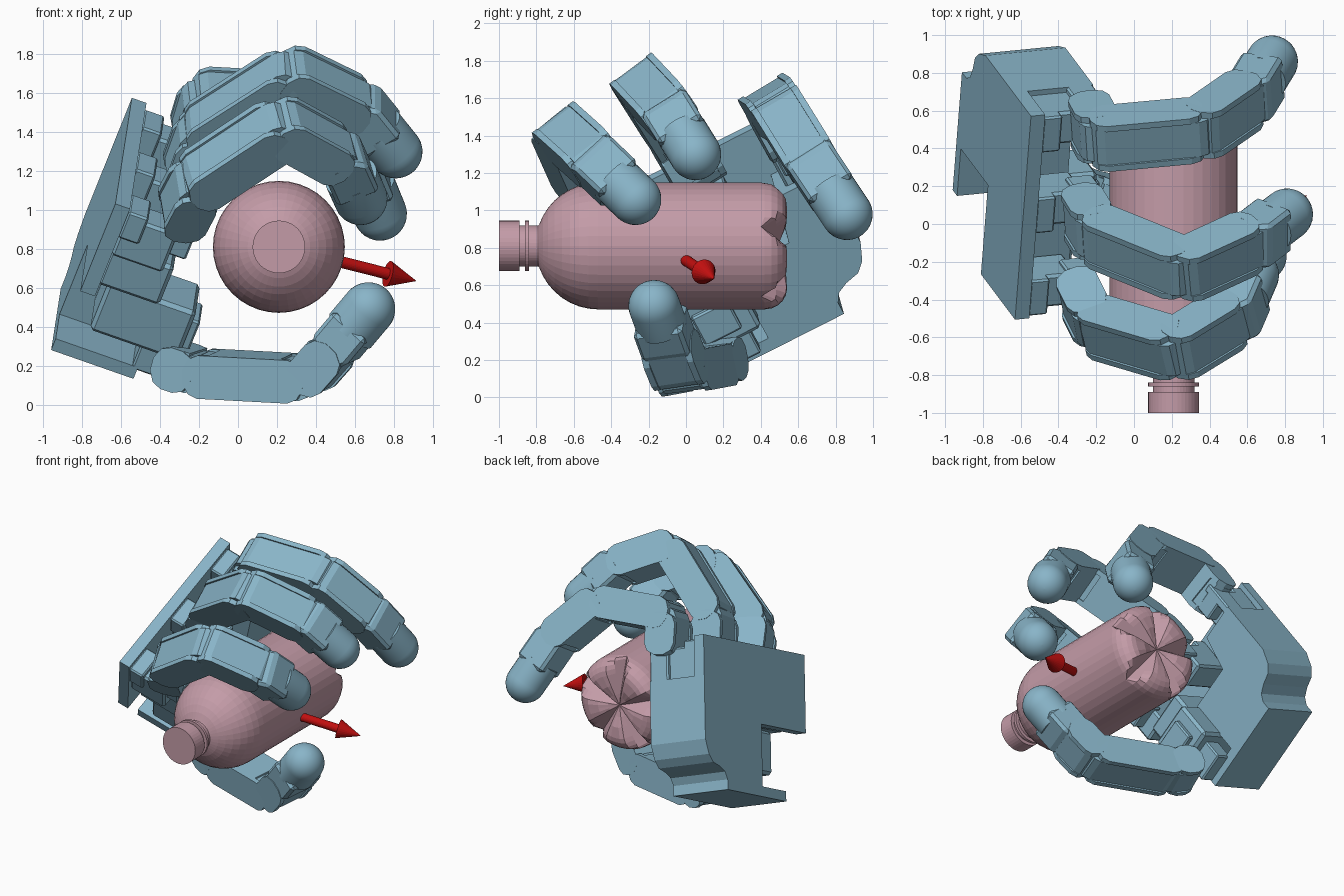
import bpy, bmesh
from math import sin, cos, pi
from mathutils import Vector as V

if "Cube" in bpy.data.objects:
    bpy.data.objects.remove(bpy.data.objects["Cube"])


def material(name, rgb):
    m = bpy.data.materials.new(name)
    m.diffuse_color = (*rgb, 1)
    m.use_nodes = True
    m.node_tree.nodes["Principled BSDF"].inputs["Base Color"].default_value = m.diffuse_color
    return m


BLUE = material("blue", (0.25, 0.46, 0.58))
PINK = material("pink", (0.55, 0.33, 0.39))
RED = material("red", (0.55, 0.005, 0.005))


def finish(name, bm, mat):
    bmesh.ops.recalc_face_normals(bm, faces=bm.faces)
    me = bpy.data.meshes.new(name)
    bm.to_mesh(me)
    bm.free()
    me.materials.append(mat)
    ob = bpy.data.objects.new(name, me)
    bpy.context.collection.objects.link(ob)
    return ob


def smooth(ob):
    bpy.ops.object.select_all(action='DESELECT')
    ob.select_set(True)
    bpy.context.view_layer.objects.active = ob
    bpy.ops.object.shade_smooth_by_angle()


def prism(name, pts, o, ex, ey, ez, d0, d1, bevel=0.0):
    """Outline in the ex/ey plane, extruded along ez from d0 to d1."""
    bm = bmesh.new()
    rings = [[bm.verts.new(o + ex * x + ey * y + ez * d) for x, y in pts] for d in (d0, d1)]
    for r in rings:
        bm.faces.new(r)
    n = len(pts)
    for i in range(n):
        j = (i + 1) % n
        bm.faces.new((rings[0][i], rings[0][j], rings[1][j], rings[1][i]))
    ob = finish(name, bm, BLUE)
    if bevel:
        b = ob.modifiers.new("edge", 'BEVEL')
        b.width, b.segments, b.limit_method = bevel, 1, 'ANGLE'
    return ob


def lathe(name, prof, o, axis, side, mat, n=36, warp=None):
    """Revolve (radius, distance) pairs around an axis."""
    axis = axis.normalized()
    side = (side - axis * side.dot(axis)).normalized()
    up = axis.cross(side)
    bm = bmesh.new()
    rings = []
    for r, d in prof:
        ring = []
        for i in range(n):
            t = 2 * pi * i / n
            dd = warp(r, d, t) if warp else d
            ring.append(bm.verts.new(o + axis * dd + (side * cos(t) + up * sin(t)) * r))
        rings.append(ring)
    for a, b in zip(rings, rings[1:]):
        for i in range(n):
            bm.faces.new((a[i], a[(i + 1) % n], b[(i + 1) % n], b[i]))
    bm.faces.new(rings[0])
    bm.faces.new(rings[-1])
    return finish(name, bm, mat)


# ---- bottle with a lobed base ----
C = V((0.21, 0, 0.81))
R = 0.339


def lobes(r, d, t):
    if d < 0.38:
        return d
    k = (t / (2 * pi) * 5) % 1
    v = min(k, 1 - k)                       # 0 on a groove line
    return min(d, 0.40 + 0.10 * (1 - r / R) + 0.62 * v * r / R)


prof = [(0.001, -1), (0.135, -1), (0.135, -0.89), (0.11, -0.89), (0.11, -0.86), (0.135, -0.86),
        (0.135, -0.84), (0.11, -0.84), (0.11, -0.79)]
prof += [(R * sin(t), -0.47 - 0.335 * cos(t)) for t in [0.34 + (pi / 2 - 0.34) * i / 8 for i in range(9)]]
prof += [(R, 0.0), (R, 0.37)]
prof += [(R - 0.11 * (1 - cos(t)), 0.42 + 0.12 * sin(t)) for t in [pi / 2 * i / 5 for i in range(6)]]
prof += [(0.15, 0.535), (0.08, 0.51), (0.002, 0.49)]
lathe("bottle", prof, C, V((0, 1, 0)), V((0, 0, 1)), PINK, 40, lobes)

# ---- arrow ----
tail, tip = V((0.40, -0.05, 0.765)), V((0.915, 0.15, 0.635))
L = (tip - tail).length
lathe("arrow", [(0.001, 0), (0.03, 0), (0.03, L - 0.16), (0.068, L - 0.16), (0.001, L)],
      tail, tip - tail, V((0, 0, 1)), RED, 24)

# ---- palm, in its own tilted frame (W width, U finger direction, N palm normal) ----
W = V((0.07, 0.89, 0.45)).normalized()
N = V((0.94, 0.09, -0.33))
N = (N - W * N.dot(W)).normalized()
U = N.cross(W)
P = V((-0.96, 0.18, 0.28))


def block(name, a0, a1, b0, b1, c0, c1, bevel=0.01):
    prism(name, [(a0, b0), (a1, b0), (a1, b1), (a0, b1)], P, W, U, N, c0, c1, bevel)


curve = [(0.70, 0), (0.70, 0.07), (0.73, 0.12), (0.79, 0.15), (0.87, 0.17), (0.92, 0.22), (0.96, 0.32)]
notch = [(0.28, 0.5), (0.28, 0.07), (0, 0.07)]
prism("palm_plate", [(0, 0)] + curve + [(0.96, 1.04), (-0.25, 1.04), (-0.25, 0.5)] + notch,
      P, W, U, N, 0, 0.08)
prism("palm_body", [(0, 0)] + curve + [(0.96, 0.76), (0.68, 0.76), (0.62, 0.5)] + notch,
      P, W, U, N, 0.08, 0.45)
block("palm_side_rail", 0.90, 0.96, 0.75, 1.0, 0.30, 0.45)
block("thumb_motor", -0.05, 0.29, 0.20, 0.50, 0.14, 0.62, 0.02)
block("thumb_motor_cap", -0.02, 0.20, 0.26, 0.44, 0.60, 0.66)
block("thumb_mount", 0.0, 0.22, 0.05, 0.22, 0.42, 0.55)
block("wrist_motor", -0.12, 0.20, 0.50, 0.74, 0.08, 0.42, 0.02)
for i, a in enumerate((-0.11, 0.38, 0.86)):
    block(f"finger_motor_{i}", a - 0.12, a + 0.07, 0.74, 0.98, 0.08, 0.36, 0.015)
    block(f"motor_horn_{i}", a - 0.09, a + 0.09, 0.84, 0.97, 0.30, 0.45)
    block(f"motor_foot_{i}", a - 0.14, a + 0.07, 0.86, 1.02, 0.08, 0.19)


# ---- fingers ----
def capsule(l0, l1, h, n=5):
    """Side outline of a link: straight body with faceted round ends."""
    right = [(l1 + h * 0.75 * cos(t), h * sin(t)) for t in [-pi / 2 + pi * i / n for i in range(n + 1)]]
    left = [(l0 + h * 0.75 * cos(t), h * sin(t)) for t in [pi / 2 + pi * i / n for i in range(n + 1)]]
    return right + left


def frame(p, q, side):
    ex = (q - p).normalized()
    ez = (side - ex * side.dot(ex)).normalized()
    return (q - p).length, ex, ez.cross(ex), ez


def link(name, p, q, side, w, h):
    ln, ex, ey, ez = frame(p, q, side)
    s = w / 2
    prism(name + "_core", capsule(0.02, ln - 0.02, h * 0.9), p, ex, ey, ez, -s + 0.035, s - 0.035)
    # outer cheeks at the hinge and the boxed shell in the middle
    for k in (-1, 1):
        prism(f"{name}_cheek_{k}", capsule(0.03, ln - 0.07, h), p, ex, ey, ez, k * s, k * (s - 0.035))
    a, b = 0.14 * ln, 0.80 * ln
    prism(name + "_shell", [(a, -h * .8), (b, -h * .8), (b, h), (a, h)],
          p, ex, ey, ez, -s + 0.01, s - 0.01)


def fingertip(name, p, q, side):
    ln, ex, ey, ez = frame(p, q, side)
    m = ln * 0.62
    prism(name + "_box", [(-0.07, -0.06), (-0.02, -0.115), (m, -0.115), (m, 0.115), (-0.02, 0.115),
          (-0.07, 0.06)], p, ex, ey, ez, -0.135, 0.135, 0.02)
    r = 0.138
    dome = [(0.001, m - 0.05), (r, m - 0.05)]
    dome += [(r * cos(t), ln + r * sin(t)) for t in [1.565 * i / 10 for i in range(11)]]
    smooth(lathe(name + "_pad", dome, p, ex, ez, BLUE, 28))


chains = {
    "front_finger": [(-.30, -.36, .97), (-.21, -.54, 1.14), (.23, -.67, 1.43), (.54, -.48, 1.26), (.63, -.27, 1.06)],
    "middle_finger": [(-.28, .07, 1.17), (-.20, -.06, 1.39), (.27, -.25, 1.69), (.64, -.08, 1.51), (.81, .05, 1.30)],
    "rear_finger": [(-.24, .56, 1.37), (-.18, .45, 1.57), (.36, .50, 1.54), (.62, .68, 1.25), (.73, .86, .98)],
    "thumb": [(-.35, .18, .21), (-.20, .13, .16), (.36, -.03, .13), (.51, -.10, .30), (.67, -.17, .49)],
}
for name, pts in chains.items():
    k, a, e, c, t = [V(p) for p in pts]
    side = (e - a).cross(t - e).normalized()
    for i, (p, q) in enumerate(((k, a), (a, e), (e, c))):
        link(f"{name}_link_{i}", p, q, side, 0.28, 0.112)
    fingertip(name + "_tip", c, t, side)
